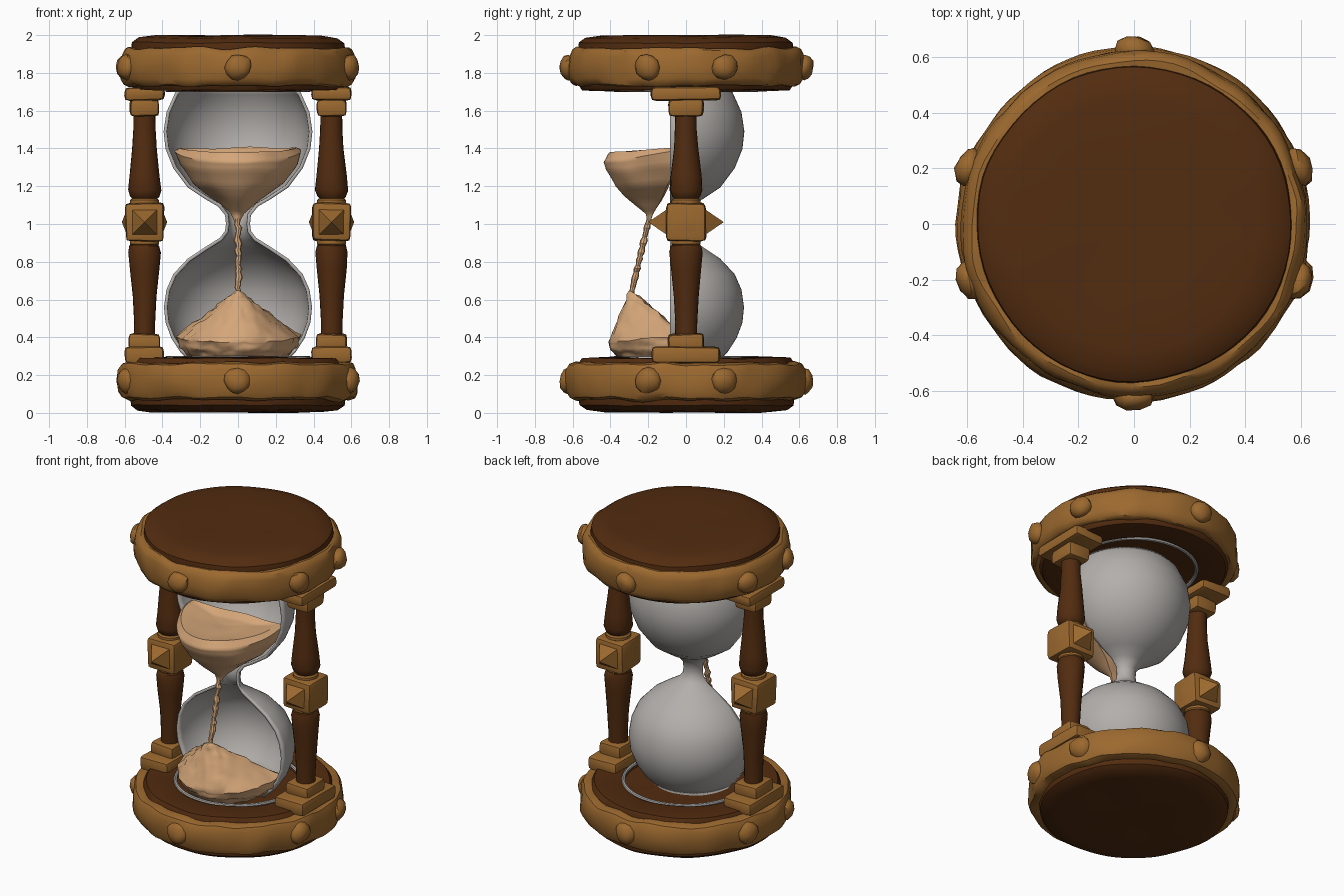
import bpy, bmesh, math, random
from mathutils import Vector, noise

random.seed(4)
if "Cube" in bpy.data.objects:
    bpy.data.objects.remove(bpy.data.objects["Cube"])


def material(name, rgb):
    m = bpy.data.materials.new(name)
    m.use_nodes = True
    m.diffuse_color = (*rgb, 1)
    bsdf = next(n for n in m.node_tree.nodes if n.type == 'BSDF_PRINCIPLED')
    bsdf.inputs["Base Color"].default_value = (*rgb, 1)
    bsdf.inputs["Roughness"].default_value = 0.8
    return m


WOOD = material("dark wood", (0.085, 0.025, 0.005))
TRIM = material("ochre wood", (0.33, 0.14, 0.028))
SAND = material("sand", (0.66, 0.38, 0.19))
GLASS = material("grey glass", (0.45, 0.43, 0.41))


def finish(name, bm, mat, wear=0.0, freq=6.0, angle=35):
    """Turn a bmesh into an object, with slightly uneven, worn surfaces."""
    bmesh.ops.remove_doubles(bm, verts=bm.verts, dist=0.0005)
    for v in bm.verts:
        v.co += noise.noise_vector(v.co * freq) * wear
    bmesh.ops.recalc_face_normals(bm, faces=bm.faces)
    me = bpy.data.meshes.new(name)
    bm.to_mesh(me)
    bm.free()
    ob = bpy.data.objects.new(name, me)
    bpy.context.collection.objects.link(ob)
    me.materials.append(mat)
    bpy.ops.object.select_all(action='DESELECT')
    ob.select_set(True)
    bpy.context.view_layer.objects.active = ob
    bpy.ops.object.shade_smooth_by_angle(angle=math.radians(angle))
    return ob


def loft(bm, rings, closed=True):
    """Skin a list of equally long point rings."""
    rows = [[bm.verts.new(p) for p in ring] for ring in rings]
    n = len(rows[0])
    for a, b in zip(rows, rows[1:]):
        for i in range(n if closed else n - 1):
            j = (i + 1) % n
            bm.faces.new((a[i], a[j], b[j], b[i]))
    return rows


def lathe(name, profile, mat, centre=(0, 0), seg=64, sweep=math.tau, **kw):
    bm = bmesh.new()
    full = sweep > 6
    count = seg if full else seg + 1
    rings = [[(centre[0] + r * math.cos(sweep * i / seg),
               centre[1] + r * math.sin(sweep * i / seg), z)
              for i in range(count)] for r, z in profile]
    loft(bm, rings, full)
    return finish(name, bm, mat, **kw)


def box(name, size, at, mat, bevel=0.025):
    bm = bmesh.new()
    bmesh.ops.create_cube(bm, size=1)
    for v in bm.verts:
        v.co = Vector(at) + Vector(c * s for c, s in zip(v.co, size))
    bmesh.ops.bevel(bm, geom=bm.edges[:], offset=bevel, segments=2,
                    profile=0.6, affect='EDGES')
    return finish(name, bm, mat, wear=0.008, freq=9)


# End plates: a wooden disc with a recess facing the glass, and a trim band
def end_plate(label, outer, flip, band_r):
    def z(h):
        return outer + flip * h
    disc = [(0, z(0.005)), (0.25, z(0.002)), (0.45, z(0.004)), (0.53, z(0.015)),
            (0.565, z(0.04)), (0.57, z(0.08)), (0.57, z(0.26)), (0.55, z(0.29)),
            (0.4, z(0.295)), (0.38, z(0.285)), (0.37, z(0.265)), (0, z(0.265))]
    lathe(label + "_disc", disc, WOOD, wear=0.008, freq=4)
    r = band_r
    band = [(0.55, z(0.07)), (0.585, z(0.068)), (r - 0.015, z(0.08)), (r, z(0.11)),
            (r + 0.004, z(0.17)), (r, z(0.23)), (r - 0.015, z(0.258)),
            (0.585, z(0.268)), (0.55, z(0.265))]
    lathe(label + "_band", band, TRIM, seg=80, wear=0.014, freq=7)
    rim = [(0.375 + 0.012 * math.cos(a), z(0.29) + 0.012 * math.sin(a))
           for a in (math.tau * k / 8 for k in range(9))]
    lathe(label + "_socket_rim", rim, GLASS)
    # Rounded studs around the band
    for k, deg in enumerate((90, 270, 19, 161, 199, 341)):
        a = math.radians(deg)
        out = Vector((math.cos(a), math.sin(a), 0))
        side = Vector((-out.y, out.x, 0))
        bm = bmesh.new()
        bmesh.ops.create_icosphere(bm, subdivisions=2, radius=1)
        for v in bm.verts:
            c = v.co.copy()
            v.co = (out * (0.625 + 0.047 * c.x) + side * c.y * 0.072
                    + Vector((0, 0, z(0.17) + c.z * 0.07)))
        finish(f"{label}_stud_{k + 1}", bm, TRIM, wear=0.012, freq=12)


end_plate("base", 0.0, 1, 0.632)
end_plate("top", 2.0, -1, 0.618)

# Side posts: turned shaft, stepped feet, middle block with pointed faces
SHAFT = [(0.058, 0.38), (0.057, 0.48), (0.064, 0.62), (0.078, 0.76), (0.086, 0.85),
         (0.078, 0.885), (0.06, 0.9), (0.06, 1.13), (0.075, 1.145), (0.086, 1.18),
         (0.08, 1.26), (0.066, 1.4), (0.057, 1.5), (0.057, 1.62)]


def ring_profile(r, low, high):
    e = (high - low) * 0.25
    return [(0.04, low), (r - e, low), (r, low + e), (r, high - e),
            (r - e, high), (0.04, high)]


for side, x in (("left", 0.495), ("right", -0.495)):
    at = (x, 0)
    lathe(side + "_shaft", SHAFT, WOOD, at, seg=20, wear=0.006, freq=8)
    lathe(side + "_upper_ring", ring_profile(0.076, 1.10, 1.135), TRIM, at, seg=20)
    lathe(side + "_lower_ring", ring_profile(0.078, 0.885, 0.925), TRIM, at, seg=20)
    box(side + "_foot", (0.21, 0.36, 0.085), (x, 0, 0.307), TRIM)
    box(side + "_foot_step", (0.165, 0.19, 0.09), (x, 0, 0.375), TRIM)
    box(side + "_cap", (0.21, 0.37, 0.07), (x, 0, 1.69), TRIM)
    box(side + "_cap_step", (0.155, 0.185, 0.09), (x, 0, 1.615), TRIM)
    box(side + "_block", (0.205, 0.21, 0.2), (x, 0, 1.01), TRIM)
    for face, (nx, ny), depth in (("front", (0, -1), 0.1), ("back", (0, 1), 0.1),
                                  ("outer", (1, 0), 0.02), ("inner", (-1, 0), 0.02)):
        n, t = Vector((nx, ny, 0)), Vector((ny, -nx, 0))
        mid = Vector((x, 0, 1.01))
        bm = bmesh.new()
        tip = bm.verts.new(mid + n * (0.1 + depth))
        base = [bm.verts.new(mid + n * 0.09 + t * u * 0.075 + Vector((0, 0, w * 0.075)))
                for u, w in ((-1, -1), (1, -1), (1, 1), (-1, 1))]
        for i in range(4):
            bm.faces.new((base[i], base[(i + 1) % 4], tip))
        finish(f"{side}_block_{face}_point", bm, TRIM)

# Half shell of the glass, open to the front
BULB = [(0.24, 0.27), (0.3, 0.33), (0.345, 0.4), (0.375, 0.48), (0.383, 0.56),
        (0.37, 0.65), (0.335, 0.73), (0.26, 0.81), (0.17, 0.87), (0.09, 0.92),
        (0.06, 0.96), (0.055, 1.0), (0.06, 1.05), (0.1, 1.1), (0.17, 1.14),
        (0.26, 1.2), (0.335, 1.3), (0.375, 1.4), (0.385, 1.49), (0.37, 1.59),
        (0.325, 1.69), (0.28, 1.74)]
glass = lathe("glass_shell", BULB, GLASS, (0, -0.085), seg=40, sweep=math.pi, angle=60)
wall = glass.modifiers.new("wall", 'SOLIDIFY')
wall.thickness = 0.018
wall.offset = 0


# Sand: half rounds with a straight back edge
def half_ring(a, b, y, z, drop, n=36):
    arc = [(a * math.cos(t), y - b * math.sin(t), z - drop * math.sin(t))
           for t in (math.pi * i / n for i in range(n + 1))]
    back = [(a * (2 * i / 10 - 1), y, z) for i in range(1, 10)]
    return arc + back


def sand_pile(name, keys, rough, freq, steps=4):
    rings = []
    for p, q in zip(keys, keys[1:]):
        for s in range(steps):
            rings.append(half_ring(*(u + (w - u) * s / steps for u, w in zip(p, q))))
    rings.append(half_ring(*keys[-1]))
    bm = bmesh.new()
    rows = loft(bm, rings)
    bm.faces.new(rows[0])
    bm.faces.new(rows[-1])
    return finish(name, bm, SAND, wear=rough, freq=freq, angle=50)


sand_pile("upper_sand", [
    (0.01, 0.01, -0.19, 1.0, 0), (0.035, 0.04, -0.17, 1.05, 0),
    (0.11, 0.15, -0.13, 1.12, 0), (0.24, 0.28, -0.09, 1.21, 0.01),
    (0.31, 0.39, -0.04, 1.31, 0.02), (0.335, 0.43, -0.01, 1.39, 0.06),
    (0.31, 0.39, -0.015, 1.405, 0.02), (0.16, 0.24, -0.05, 1.375, 0),
    (0.01, 0.01, -0.15, 1.365, 0)], 0.014, 5)
sand_pile("lower_sand", [
    (0.01, 0.01, -0.29, 0.65, 0), (0.13, 0.16, -0.18, 0.555, 0.01),
    (0.335, 0.405, -0.01, 0.405, 0.03), (0.315, 0.385, -0.01, 0.35, 0.02),
    (0.25, 0.32, -0.02, 0.28, 0)], 0.014, 22, 6)

# Falling stream of sand
bm = bmesh.new()
stream = []
for i in range(25):
    f = i / 24
    c = Vector((random.uniform(-0.006, 0.006), -0.195 - 0.095 * f, 1.03 - 0.4 * f))
    r = random.uniform(0.012, 0.021)
    stream.append([c + Vector((r * math.cos(a), r * math.sin(a), 0))
                   for a in (math.tau * k / 8 for k in range(8))])
loft(bm, stream)
finish("sand_stream", bm, SAND)
